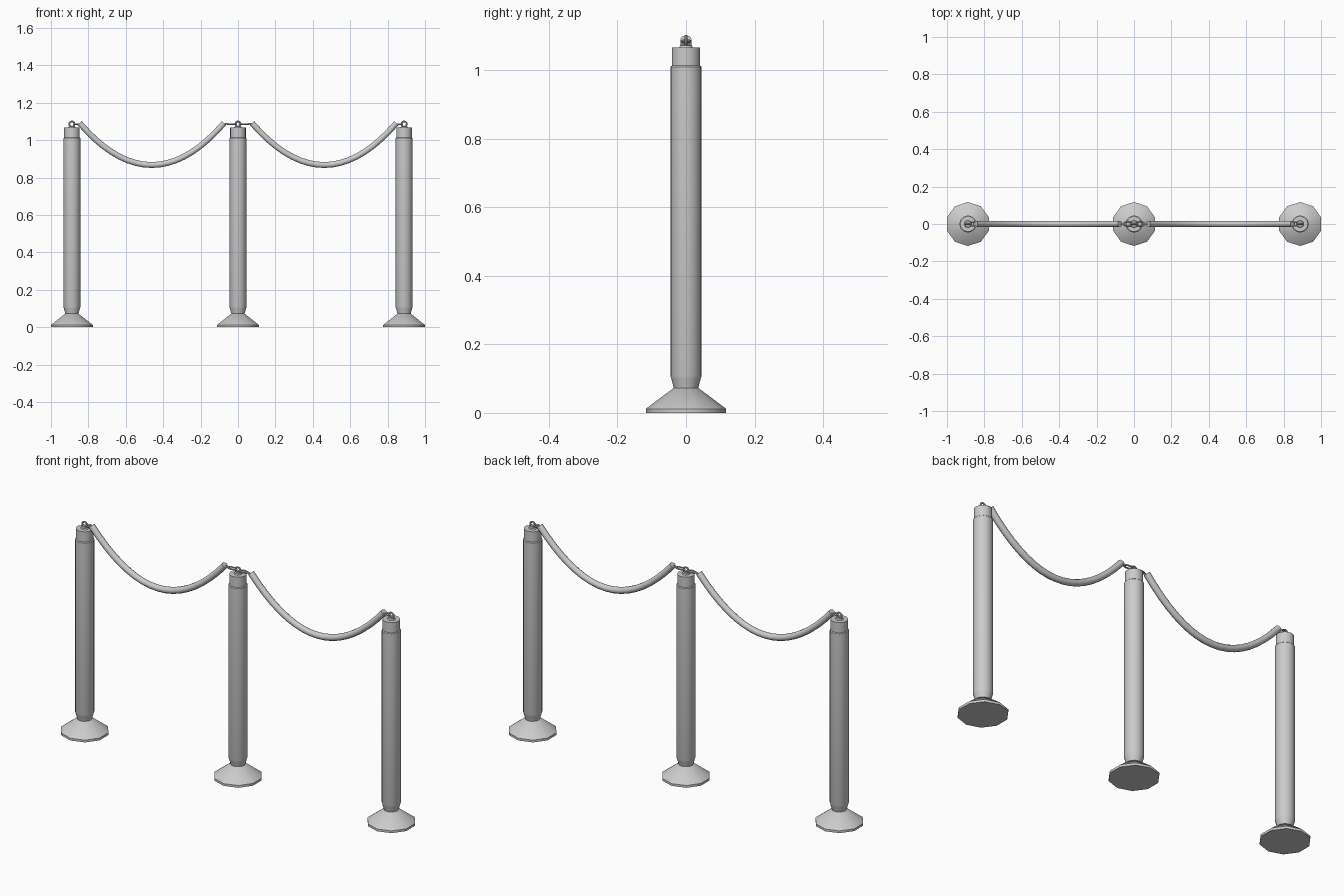
import bpy, bmesh, math
from mathutils import Vector

if "Cube" in bpy.data.objects:
    bpy.data.objects.remove(bpy.data.objects["Cube"])

mat = bpy.data.materials.new("brushed grey")
mat.diffuse_color = (0.6, 0.6, 0.6, 1)
mat.use_nodes = True
mat.node_tree.nodes["Principled BSDF"].inputs["Base Color"].default_value = mat.diffuse_color
POST_X = 0.888


def finish(name, rings, closed_path=False):
    """Skin a list of vertex rings into a smooth-shaded object."""
    bm = bmesh.new()
    vs = [[bm.verts.new(p) for p in r] for r in rings]
    n, m = len(vs), len(vs[0])
    for i in range(n if closed_path else n - 1):
        a, b = vs[i], vs[(i + 1) % n]
        for j in range(m):
            k = (j + 1) % m
            bm.faces.new((a[j], a[k], b[k], b[j]))
    if not closed_path:
        bm.faces.new(vs[0])
        bm.faces.new(vs[-1])
    bmesh.ops.recalc_face_normals(bm, faces=bm.faces)
    me = bpy.data.meshes.new(name)
    bm.to_mesh(me)
    bm.free()
    me.materials.append(mat)
    ob = bpy.data.objects.new(name, me)
    bpy.context.collection.objects.link(ob)
    bpy.ops.object.select_all(action='DESELECT')
    ob.select_set(True)
    bpy.context.view_layer.objects.active = ob
    bpy.ops.object.shade_smooth_by_angle(angle=math.radians(40))
    return ob


def lathe(name, x, profile, sides):
    """Turn an (r, z) profile around a vertical axis, a corner on the y axis."""
    ang = [math.pi / 2 + 2 * math.pi * j / sides for j in range(sides)]
    return finish(name, [[(x + r * math.cos(a), r * math.sin(a), z) for a in ang]
                         for r, z in profile])


def tube(name, pts, side, r, sides, closed=False):
    """Sweep a round section along a planar path; side = normal of its plane."""
    pts, side, rings, n = [Vector(p) for p in pts], Vector(side), [], len(pts)
    for i, p in enumerate(pts):
        a = pts[(i - 1) % n] if closed or i else p
        b = pts[(i + 1) % n] if closed or i < n - 1 else p
        up = (b - a).normalized().cross(side)
        rings.append([p + r * (math.cos(t) * side + math.sin(t) * up)
                      for t in (2 * math.pi * j / sides for j in range(sides))])
    return finish(name, rings, closed)


def oval(cx, z, rx, ry, flat, n=14):
    """Closed oval path, lying flat or standing in the xz plane."""
    out = []
    for i in range(n):
        c, s = math.cos(2 * math.pi * i / n), math.sin(2 * math.pi * i / n)
        out.append((cx + rx * c, ry * s, z) if flat else (cx + rx * c, 0, z + ry * s))
    return out


# posts: flared foot, shaft, cap and eyelet
for label, x in (("left", -POST_X), ("middle", 0), ("right", POST_X)):
    lathe(label + "_foot", x, [(0.1175, 0), (0.1175, 0.012), (0.037, 0.072)], 10)
    lathe(label + "_shaft", x, [(0.035, 0.07), (0.037, 0.078), (0.043, 0.1),
                                (0.0455, 0.108), (0.0455, 1.01), (0.041, 1.014)], 20)
    lathe(label + "_cap", x, [(0.0415, 1.012), (0.0415, 1.067)], 20)
    lathe(label + "_eyelet_seat", x, [(0.02, 1.066), (0.017, 1.073)], 12)
    tube(label + "_eyelet", oval(x, 1.086, 0.014, 0.014, False), (0, 1, 0), 0.0045, 8, True)

# hanging ropes with their hook links, one per side
for label, s in (("left", -1), ("right", 1)):
    x0, x1, low, high = 0.075, 0.847, 0.867, 1.091
    mid, half = (x0 + x1) / 2, (x1 - x0) / 2
    path = []
    for i in range(19):
        t = -1 + 2 * i / 18
        path.append((s * (mid + half * t), 0, low + (high - low) * t * t))
    tube(label + "_rope", path, (0, 1, 0), 0.0165, 10)
    tube(label + "_inner_link", oval(s * 0.033, 1.086, 0.025, 0.011, True), (0, 0, 1), 0.004, 8, True)
    tube(label + "_inner_hook", [(s * 0.052, 0, 1.086), (s * 0.066, 0, 1.087), (s * 0.08, 0, 1.085)],
         (0, 1, 0), 0.004, 8)
    tube(label + "_outer_link", oval(s * 0.863, 1.086, 0.016, 0.011, True), (0, 0, 1), 0.004, 8, True)
